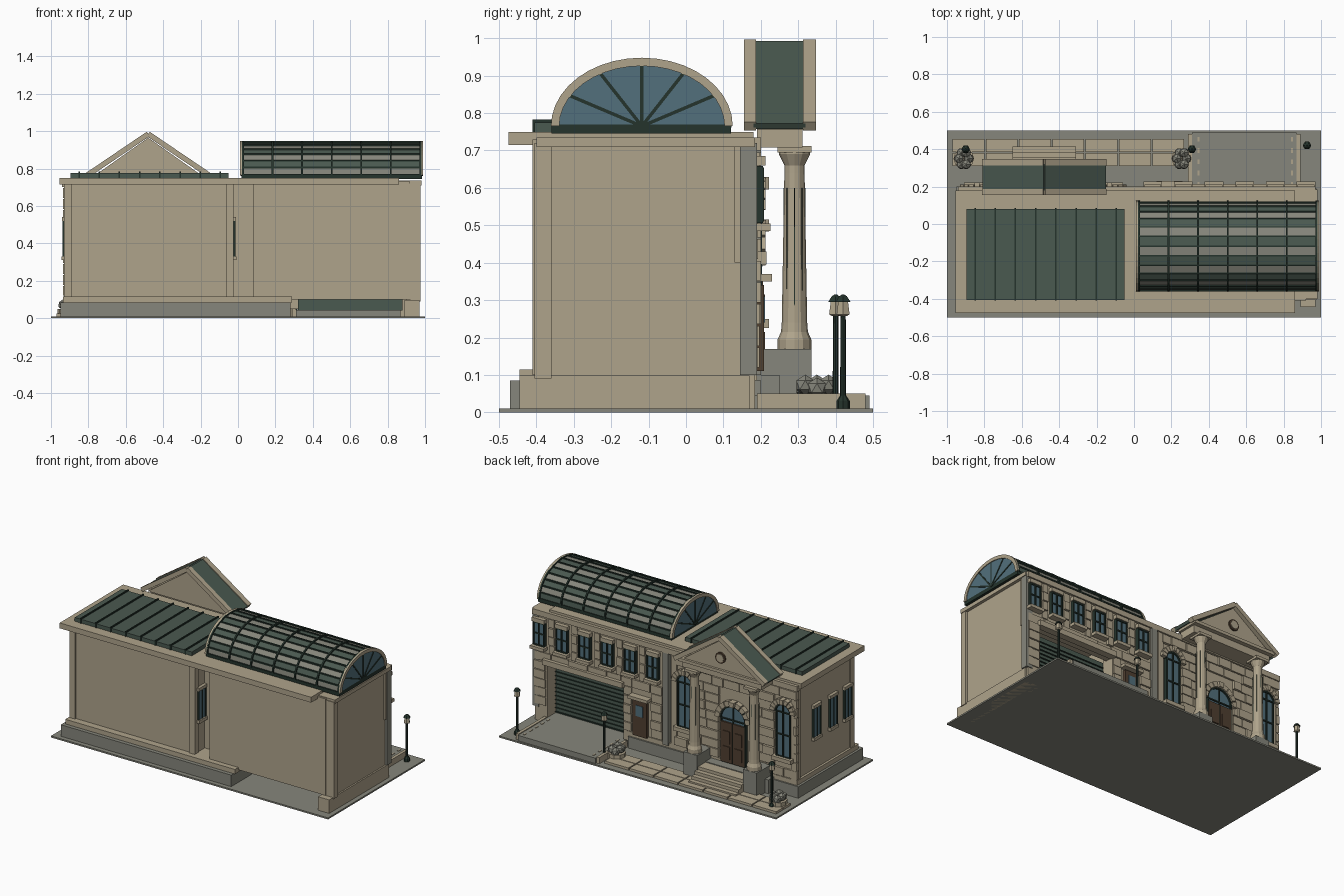
import bpy
import bmesh
import random
from math import sin, cos, pi, radians
from mathutils import Matrix, Vector

random.seed(4)
default_cube = bpy.data.objects.get("Cube")
if default_cube:
    bpy.data.objects.remove(default_cube, do_unlink=True)


def material(name, red, green, blue):
    mat = bpy.data.materials.new(name)
    mat.use_nodes = True
    mat.diffuse_color = (red, green, blue, 1)
    mat.node_tree.nodes["Principled BSDF"].inputs["Base Color"].default_value = (red, green, blue, 1)
    return mat


stone = material("warm_stone", .43, .37, .26)
gray = material("gray_concrete", .24, .24, .2)
green = material("roof_green", .068, .1, .08)
dark = material("dark_green_metal", .018, .033, .025)
glass = material("blue_glass", .085, .16, .2)
wood = material("brown_wood", .08, .05, .03)


def finish(name, bm, *mats):
    bmesh.ops.recalc_face_normals(bm, faces=bm.faces)
    mesh = bpy.data.meshes.new(name)
    bm.to_mesh(mesh)
    bm.free()
    obj = bpy.data.objects.new(name, mesh)
    bpy.context.collection.objects.link(obj)
    for mat in mats:
        mesh.materials.append(mat)
    return obj


def boxes(name, mat, *spans):
    """Axis-aligned boxes, each given as x, y and z ranges."""
    bm = bmesh.new()
    for xs, ys, zs in spans:
        size = Vector((xs[1] - xs[0], ys[1] - ys[0], zs[1] - zs[0]))
        middle = Vector((sum(xs), sum(ys), sum(zs))) / 2
        bmesh.ops.create_cube(bm, size=1, matrix=Matrix.Translation(middle) @ Matrix.Diagonal(size.to_4d()))
    return finish(name, bm, mat)


def prism(name, mat, outline, low, high, axis="y"):
    """Outline extruded along y (points are x, z) or along x (points are y, z)."""
    bm = bmesh.new()
    place = (lambda a, b, d: (a, d, b)) if axis == "y" else (lambda a, b, d: (d, a, b))
    near = bm.faces.new([bm.verts.new(place(a, b, low)) for a, b in outline])
    moved = bmesh.ops.extrude_face_region(bm, geom=[near])["geom"]
    shift = place(0, 0, high - low)
    bmesh.ops.translate(bm, verts=[v for v in moved if isinstance(v, bmesh.types.BMVert)], vec=shift)
    return finish(name, bm, mat)


def lathe(name, mat, x, y, profile, sides=12):
    """Stack of tapered drums through (radius, z) pairs."""
    bm = bmesh.new()
    rings = [[bm.verts.new((x + r * cos(2 * pi * i / sides), y + r * sin(2 * pi * i / sides), z))
              for i in range(sides)] for r, z in profile]
    for low, high in zip(rings, rings[1:]):
        for i in range(sides):
            j = (i + 1) % sides
            bm.faces.new((low[i], low[j], high[j], high[i]))
    bm.faces.new(rings[0])
    bm.faces.new(rings[-1])
    return finish(name, bm, mat)


def arc(x, z, radius, height, steps, start=0.0, end=pi):
    return [(x + radius * cos(start + (end - start) * i / steps),
             z + height * sin(start + (end - start) * i / steps)) for i in range(steps + 1)]


def bar(name, mat, a, b, width, low, high, axis="y"):
    """Straight strip between two outline points."""
    a, b = Vector(a), Vector(b)
    side = Vector((a.y - b.y, b.x - a.x)).normalized() * width / 2
    prism(name, mat, [a - side, b - side, b + side, a + side], low, high, axis)


# Ground, driveway and paving
boxes("ground", gray, ((-1, 1), (-.5, .5), (0, .01)))
boxes("driveway", gray, ((.31, .87), (.08, .49), (.01, .045)))
boxes("driveway_marks", stone, *[((x, x + .01), (y / 100, y / 100 + .025), (.04, .048))
                                 for x in (.34, .84) for y in range(20, 48, 6)])
boxes("paving_slabs", stone, *[((-.97 + i * .178, -.8 + i * .178), (y, y + .07), (.005, .025))
                               for i in range(7) for y in (.31, .385)])
boxes("curb", stone, ((.29, .31), (.19, .48), (.01, .05)), ((.87, .89), (.19, .48), (.01, .05)))

# Left wing shell
boxes("left_wing", stone, ((-.92, -.03), (-.4, .18), (.08, .73)))
boxes("left_wing_corners", stone, *[((x, x + .04), (y, y + .04), (.1, .72))
                                   for x in (-.93, -.065) for y in (-.41, .15)])
boxes("wing_link", stone, ((-.04, .09), (-.3, .17), (.08, .73)))
boxes("left_plinth", gray, ((-.95, .28), (-.47, .2), (0, .085)))
boxes("plinth_ledge", stone, ((-.935, .29), (-.445, .19), (.085, .115)))

# Right wing shell, open below the rear wall
boxes("right_wing_walls", stone,
      ((.08, .92), (-.41, -.38), (.1, .73)), ((.9, .96), (-.38, .16), (0, .72)),
      ((0, .32), (.1, .185), (.05, .725)), ((.08, .11), (-.4, .12), (.1, .72)),
      ((.3, .97), (.13, .185), (.4, .725)), ((.87, .96), (.1, .185), (0, .42)))
boxes("right_wing_base", stone, ((.89, .97), (-.445, .17), (0, .098)))
boxes("right_rear_pier", stone, ((.92, .975), (-.405, -.36), (.09, .72)))
boxes("front_pilasters", gray, ((.93, .975), (.145, .19), (.1, .72)), ((-.01, .03), (.17, .2), (.1, .72)))
boxes("garage_ceiling", stone, ((.1, .92), (-.39, .15), (.69, .71)))

# Roof cornice and flat seamed roof
boxes("cornice", stone, ((-.955, .86), (-.475, .18), (.715, .75)), ((.84, .98), (-.4, .185), (.71, .735)),
      ((-.94, .97), (.16, .2), (.7, .735)))
boxes("flat_roof", green, ((-.895, -.05), (-.405, .08), (.74, .775)))
boxes("roof_seams", dark, *[((x - .004, x + .004), (-.41, .085), (.75, .783))
                            for x in [-.85 + i * .108 for i in range(8)]])

# Barrel skylight: striped vault, ribs, mullions and fan ends
strips = 14
mid_y, spring, half, rise = -.118, .765, .235, .175
curve = arc(mid_y, spring, half, rise, strips)
bm = bmesh.new()
rows = [[bm.verts.new((x, y, z)) for y, z in curve] for x in (.03, .98)]
for i in range(strips):
    face = bm.faces.new((rows[0][i], rows[1][i], rows[1][i + 1], rows[0][i + 1]))
    face.material_index = i % 2
finish("vault_panels", bm, green, gray)
boxes("vault_curb", dark, ((.02, .985), (-.36, .12), (.745, .77)))
outer = arc(mid_y, spring, half + .008, rise + .008, 20)
inner = arc(mid_y, spring, half - .004, rise - .004, 20)
for i in range(7):
    x = .022 + i * .158
    prism("vault_rib", dark, outer + inner[::-1], x, x + .01, "x")
for y, z in curve:
    boxes("vault_mullion", dark, ((.02, .985), (y - .004, y + .004), (z - .003, z + .006)))
trim = arc(mid_y, spring, half - .014, rise - .014, 20)
for x, out in ((.02, -1), (.982, 1)):
    prism("fan_glass", glass, inner, x - .003, x + .003, "x")
    prism("fan_arch_trim", stone, outer + trim[::-1], x - .008, x + .008, "x")
    for tip in arc(mid_y, spring, half - .01, rise - .01, 6)[1:-1]:
        bar("fan_spoke", dark, (mid_y, spring), tip, .009, x - .006, x + .006, "x")

# Coursed stone blocks around the openings
openings = [(-.91, -.77, .22, .63), (-.2, -.06, .22, .63), (-.59, -.37, .1, .54), (.12, .26, 0, .36),
            (.32, .88, 0, .4), (-.05, .04, 0, .8)] + [(.04 + i * .164, .16 + i * .164, .47, .68) for i in range(6)]
blocks = []
course = .058
for row in range(10):
    z = .12 + row * course
    cuts = sorted((a, b) for a, b, low, high in openings if low < z + course and high > z)
    start = -.935
    for a, b in cuts + [(.965, 1)]:
        while a - start > .015:
            length = min(random.uniform(.08, .15), a - start)
            if a - start - length < .03:
                length = a - start
            depth = random.choice((.192, .196, .2))
            blocks.append(((start, start + length - .005), (.17, depth), (z, z + course - .005)))
            start += length
        start = max(start, b)
boxes("facade_blocks", stone, *blocks)


def arched_opening(name, x, low, spring_z, radius, door=False):
    """Arched window, or an arched light above double doors."""
    head = arc(x, spring_z, radius, radius, 10)
    prism(name + "_glass", glass, [(x - radius, low), (x + radius, low)] + head, .18, .195)
    rim = arc(x, spring_z, radius + .008, radius + .008, 10)
    prism(name + "_frame", dark, rim + head[::-1], .18, .204)
    boxes(name + "_bars", dark, *[((c - .004, c + .004), (.18, .203), (low, spring_z + top)) for c, top in
                                  ((x - radius, 0), (x, radius), (x + radius, 0))],
          *[((x - radius, x + radius), (.18, .202), (z - .004, z + .004)) for z in (low, (low + spring_z) / 2, spring_z)])
    # wedge stones around the arch
    for i in range(9):
        a, b = pi * i / 9 + .025, pi * (i + 1) / 9 - .025
        near = arc(x, spring_z, radius + .009, radius + .009, 1, a, b)
        far = arc(x, spring_z, radius + .042, radius + .042, 1, a, b)
        prism(name + "_wedge", stone, near + far[::-1], .18, .222 if i == 4 else .212)
    if door:
        boxes(name + "_leaves", wood, ((x - radius, x - .003), (.18, .206), (low, spring_z - .02)),
              ((x + .003, x + radius), (.18, .206), (low, spring_z - .02)))
        boxes(name + "_panels", wood, *[((c - .026, c + .026), (.2, .211), (low + d, low + d + .08))
                                        for c in (x - radius / 2, x + radius / 2) for d in (.025, .125)])
    else:
        boxes(name + "_sill", stone, ((x - .07, x + .07), (.18, .222), (low - .025, low)))


centre = -.48
arched_opening("left_window", -.84, .25, .54, .048)
arched_opening("inner_window", -.13, .25, .54, .048)
arched_opening("entrance", centre, .11, .39, .085, True)


# Upper windows of the right wing
for i in range(6):
    x = .1 + i * .164
    boxes("upper_window_glass", glass, ((x - .038, x + .038), (.17, .2), (.51, .655)))
    boxes("upper_window_frame", dark, *[((c - .004, c + .004), (.17, .208), (.51, .655)) for c in (x - .038, x, x + .038)],
          *[((x - .038, x + .038), (.17, .206), (z - .004, z + .004)) for z in (.51, .585, .655)])
    boxes("upper_window_sill", stone, ((x - .05, x + .05), (.17, .226), (.485, .505)),
          ((x - .045, x + .045), (.17, .212), (.66, .685)))

# Roller shutter and side door
boxes("roller_shutter", green, ((.32, .88), (.09, .1), (.04, .4)))
boxes("shutter_slats", dark, *[((.32, .88), (.1, .106), (.05 + i * .026, .056 + i * .026)) for i in range(13)])
boxes("shutter_lintel", stone, ((.31, .89), (.17, .215), (.395, .43)))
boxes("side_door", wood, ((.14, .24), (.18, .208), (.11, .34)))
boxes("side_door_light", glass, ((.165, .215), (.2, .211), (.24, .31)))
boxes("side_door_canopy", stone, ((.12, .26), (.18, .23), (.35, .37)))

# Windows on the end wall and inside the slot between the wings
for x, y in ((-.925, -.02), (-.925, -.19), (-.925, -.34), (-.025, -.345)):
    boxes("end_window_glass", glass, ((x - .008, x + .008), (y - .034, y + .034), (.33, .52)))
    boxes("end_window_frame", dark, *[((x - .012, x + .012), (c - .003, c + .003), (.33, .52)) for c in (y - .034, y, y + .034)])
    boxes("end_window_trim", stone, ((x - .018, x + .018), (y - .042, y + .042), (.31, .33)),
          ((x - .015, x + .015), (y - .042, y + .042), (.52, .54)))

# Portico: steps, pedestals and columns
boxes("porch_floor", gray, ((-.77, -.19), (.18, .25), (.01, .1)))
boxes("entrance_steps", stone, *[((-.65, -.31), (.19, .415 - i * .03), (.01, .035 + i * .02)) for i in range(4)])
for x in (centre - .215, centre + .215):
    boxes("pedestal", gray, ((x - .05, x + .05), (.18, .335), (.01, .17)))
    lathe("column", stone, x, .29, [(.045, .17), (.045, .195), (.036, .215), (.034, .24), (.027, .64),
                                    (.027, .66), (.042, .69), (.042, .71)])
    boxes("capital", stone, ((x - .045, x + .045), (.245, .335), (.695, .712)))
    boxes("flutes", dark, *[((x + .032 * sin(t) - .001, x + .032 * sin(t) + .001), (.289 + .028 * cos(t), .291 + .028 * cos(t)),
                             (.25, .6)) for t in [pi * i / 4 for i in range(8)]])

# Pediment with green roof slopes and raking cornices
boxes("entablature", stone, ((centre - .285, centre + .285), (.19, .312), (.708, .765)))
prism("tympanum", stone, [(centre - .29, .76), (centre + .29, .76), (centre, .965)], .17, .325)
boxes("pediment_base", stone, ((centre - .3, centre + .3), (.19, .34), (.755, .775)))
for side in (-1, 1):
    eave, apex = (centre + side * .325, .765), (centre, .985)
    bar("pediment_roof", green, eave, apex, .018, .18, .32)
    for low, high in ((.155, .187), (.313, .348)):
        bar("raking_cornice", stone, eave, apex, .028, low, high)
prism("medallion_rim", wood, arc(centre, .85, .036, .036, 16, 0, 2 * pi)[:-1], .32, .334)
prism("medallion_face", stone, arc(centre, .85, .026, .026, 16, 0, 2 * pi)[:-1], .32, .337)

# Street lamps
for x, y in ((-.9, .4), (.31, .4), (.925, .42)):
    lathe("lamp_post", dark, x, y, [(.018, .01), (.018, .03), (.008, .045), (.007, .26)], 8)
    lathe("lamp_head", stone, x, y, [(.013, .258), (.02, .262), (.015, .297)], 6)
    lathe("lamp_cap", dark, x, y, [(.023, .295), (.012, .31), (.004, .315)], 6)

# Rock clusters in round planters
for x, y in ((-.91, .35), (.255, .35)):
    lathe("planter", stone, x, y, [(.055, .01), (.055, .05)], 10)
    bm = bmesh.new()
    for i in range(6):
        turn = radians(60 * i)
        spot = Vector((x + .026 * cos(turn), y + .036 * sin(turn), .065 + .008 * (i % 2)))
        bmesh.ops.create_icosphere(bm, subdivisions=1, radius=.028, matrix=Matrix.Translation(spot))
    finish("rock_cluster", bm, gray)
